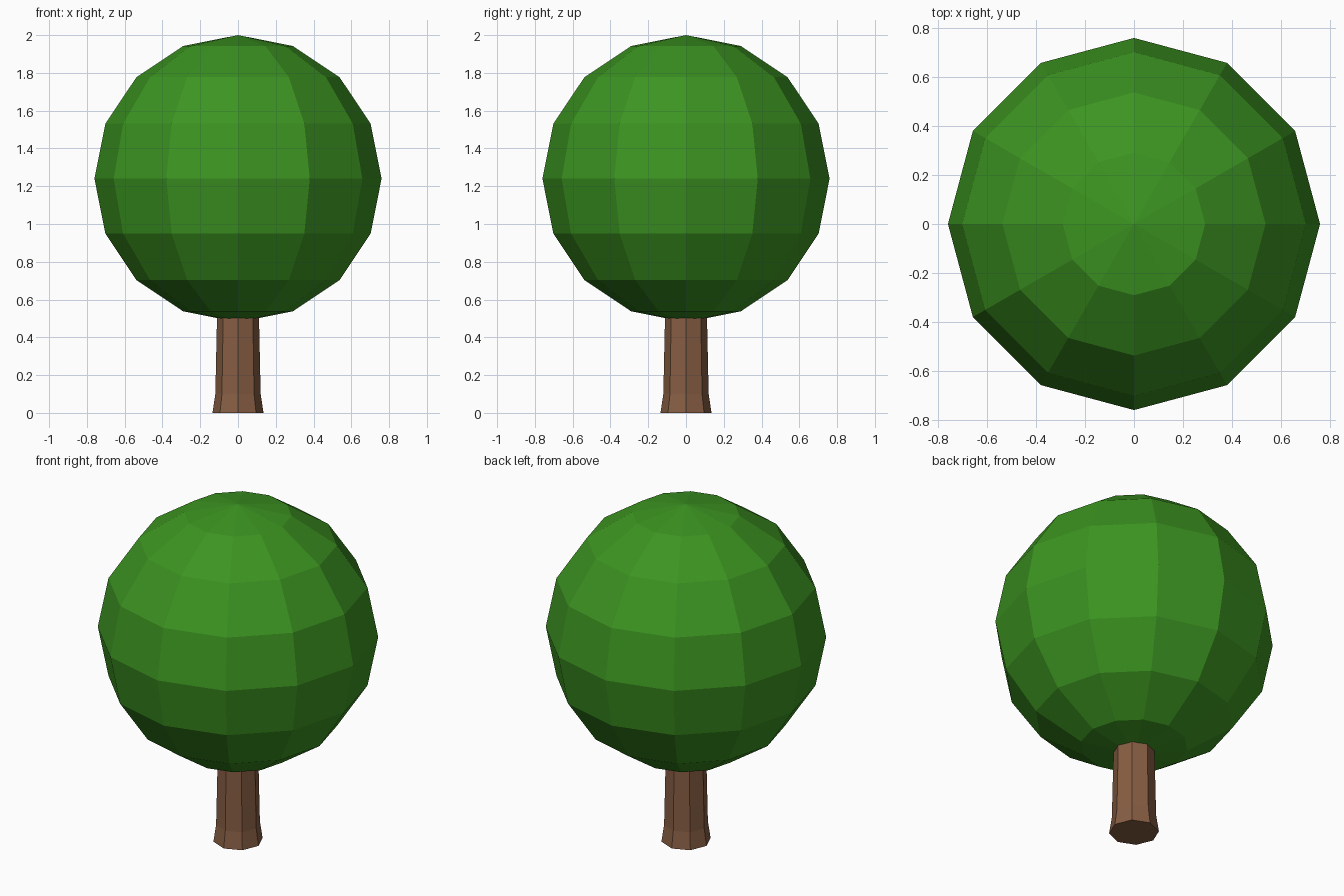
import bpy, bmesh
from math import cos, sin, pi

if "Cube" in bpy.data.objects:
    bpy.data.objects.remove(bpy.data.objects["Cube"])


def finish(bm, name, colour):
    bmesh.ops.recalc_face_normals(bm, faces=bm.faces)
    mesh = bpy.data.meshes.new(name)
    bm.to_mesh(mesh)
    bm.free()
    mat = bpy.data.materials.new(name + "_colour")
    mat.diffuse_color = (*colour, 1)
    mat.use_nodes = True
    mat.node_tree.nodes["Principled BSDF"].inputs["Base Color"].default_value = mat.diffuse_color
    mesh.materials.append(mat)
    obj = bpy.data.objects.new(name, mesh)
    bpy.context.collection.objects.link(obj)


# Foliage: faceted ball, 12 segments by 8 bands
bm = bmesh.new()
bmesh.ops.create_uvsphere(bm, u_segments=12, v_segments=8, radius=0.76)
bmesh.ops.translate(bm, verts=bm.verts, vec=(0, 0, 1.24))
finish(bm, "foliage", (0.045, 0.296, 0.015))

# Trunk: eight-sided, flared at the foot, running up into the foliage
bm = bmesh.new()
sides = 8
rings = [[bm.verts.new((r * cos(2 * pi * i / sides), r * sin(2 * pi * i / sides), z))
          for i in range(sides)]
         for r, z in [(0.135, 0), (0.12, 0.1), (0.11, 0.56)]]
for low, high in zip(rings, rings[1:]):
    for i in range(sides):
        j = (i + 1) % sides
        bm.faces.new((low[i], low[j], high[j], high[i]))
bm.faces.new(rings[0])
bm.faces.new(rings[-1])
finish(bm, "trunk", (0.24, 0.11, 0.056))
